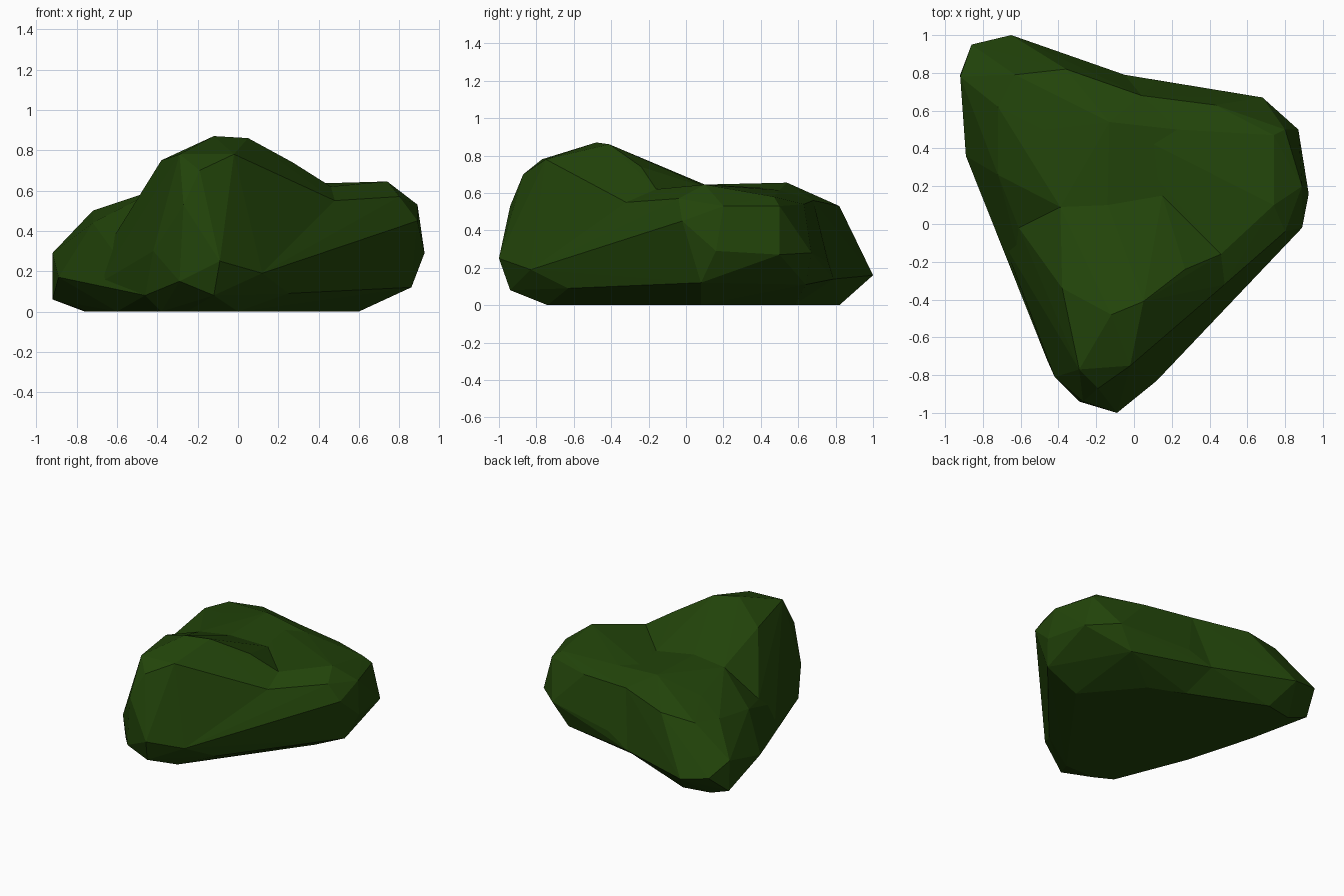
import bpy
import bmesh

# Remove the default object
default_cube = bpy.data.objects.get("Cube")
if default_cube:
    bpy.data.objects.remove(default_cube, do_unlink=True)


def make_material(name, color):
    """Plain single-colour material."""
    material = bpy.data.materials.new(name)
    material.use_nodes = True
    material.diffuse_color = (*color, 1)
    shader = material.node_tree.nodes["Principled BSDF"]
    shader.inputs["Base Color"].default_value = (*color, 1)
    shader.inputs["Roughness"].default_value = 1
    return material


leaf_green = make_material("dark leaf green", (.016, .058, .003))


def make_lobe(name, crown, rim, base):
    """Faceted convex lump spanning crown, rim and ground points."""
    bm = bmesh.new()
    for point in crown + rim:
        bm.verts.new(point)
    for x, y in base:
        bm.verts.new((x, y, 0))
    hull = bmesh.ops.convex_hull(bm, input=bm.verts[:])
    unused = {v for v in hull["geom_interior"] + hull["geom_unused"]
              if isinstance(v, bmesh.types.BMVert)}
    bmesh.ops.delete(bm, geom=list(unused), context="VERTS")
    bmesh.ops.recalc_face_normals(bm, faces=bm.faces[:])
    mesh = bpy.data.meshes.new(name)
    bm.to_mesh(mesh)
    bm.free()
    mesh.materials.append(leaf_green)
    lobe = bpy.data.objects.new(name, mesh)
    bpy.context.collection.objects.link(lobe)
    return lobe


# Points where neighbouring lobes meet
centre = (-.14, .1, .645)
core = (.15, .15, .615)
left_saddle = (-.39, .09, .61)
right_saddle = (.46, -.16, .62)
left_wall = [(-.61, -.02, .38), (-.69, -.1, .14), (-.46, -.72, .08)]
right_wall = [(.48, -.32, .55), (.52, -.37, .31),
              (.25, -.63, .09), (.12, -.83, .19)]
back_wall = [(.04, .68, .56), (-.05, .79, .14)]
left_base = [(-.38, -.67), (-.6, -.12)]
right_base = [(0, -.74), (.6, .08)]

# Tall front lobe
front_lobe = make_lobe(
    "bush",
    crown=[(-.12, -.48, .87), (.05, -.41, .86), (-.38, -.34, .75),
           (-.29, -.77, .78), (-.02, -.75, .78), (-.19, -.87, .7),
           (.27, -.24, .74), centre, core, left_saddle, right_saddle],
    rim=[(-.27, -.94, .53), (-.09, -1, .25), (-.29, -.94, .15),
         (-.12, -.94, .08), (-.42, -.81, .3), (.18, -.56, .53),
         *left_wall, *right_wall],
    base=[(-.25, -.74), (0, .3), *left_base, *right_base],
)

# Broad lobe on the +x side
side_lobe = make_lobe(
    "side_lobe",
    crown=[(.74, .1, .645), (.74, .47, .58), (.23, .5, .615),
           (-.13, .54, .62), (.8, -.04, .57), (.89, .2, .53),
           (.8, .5, .53), (.43, .63, .54), core, right_saddle],
    rim=[(.89, -.02, .45), (.925, .16, .29), (.87, .5, .27),
         (.68, .67, .28), (.13, .76, .23), (.86, .08, .12),
         (.68, .45, .13), (.56, .64, .11), *back_wall, *right_wall],
    base=[(.27, .47), (0, .58), (-.4, .3), *right_base],
)

# Low lobe at the back on the -x side
back_lobe = make_lobe(
    "back_lobe",
    crown=[(-.48, .5, .57), (-.72, .62, .5), (-.63, .79, .51),
           (-.36, .82, .53), (-.13, .54, .655), (.23, .5, .615),
           centre, core, left_saddle],
    rim=[(-.65, 1, .16), (-.86, .95, .2), (-.92, .79, .06),
         (-.92, .78, .29), (-.89, .36, .17), (-.72, .26, .44),
         (-.48, .86, .08), *back_wall, *left_wall],
    base=[(-.55, .82), (-.76, .78), (-.75, .4), (.1, .54), *left_base],
)

# Fuse the lobes into one closed shell
bpy.context.view_layer.objects.active = front_lobe
for lobe in (side_lobe, back_lobe):
    union = front_lobe.modifiers.new("union", "BOOLEAN")
    union.operation = "UNION"
    union.solver = "EXACT"
    union.object = lobe
    bpy.ops.object.modifier_apply(modifier=union.name)
    bpy.data.objects.remove(lobe, do_unlink=True)
